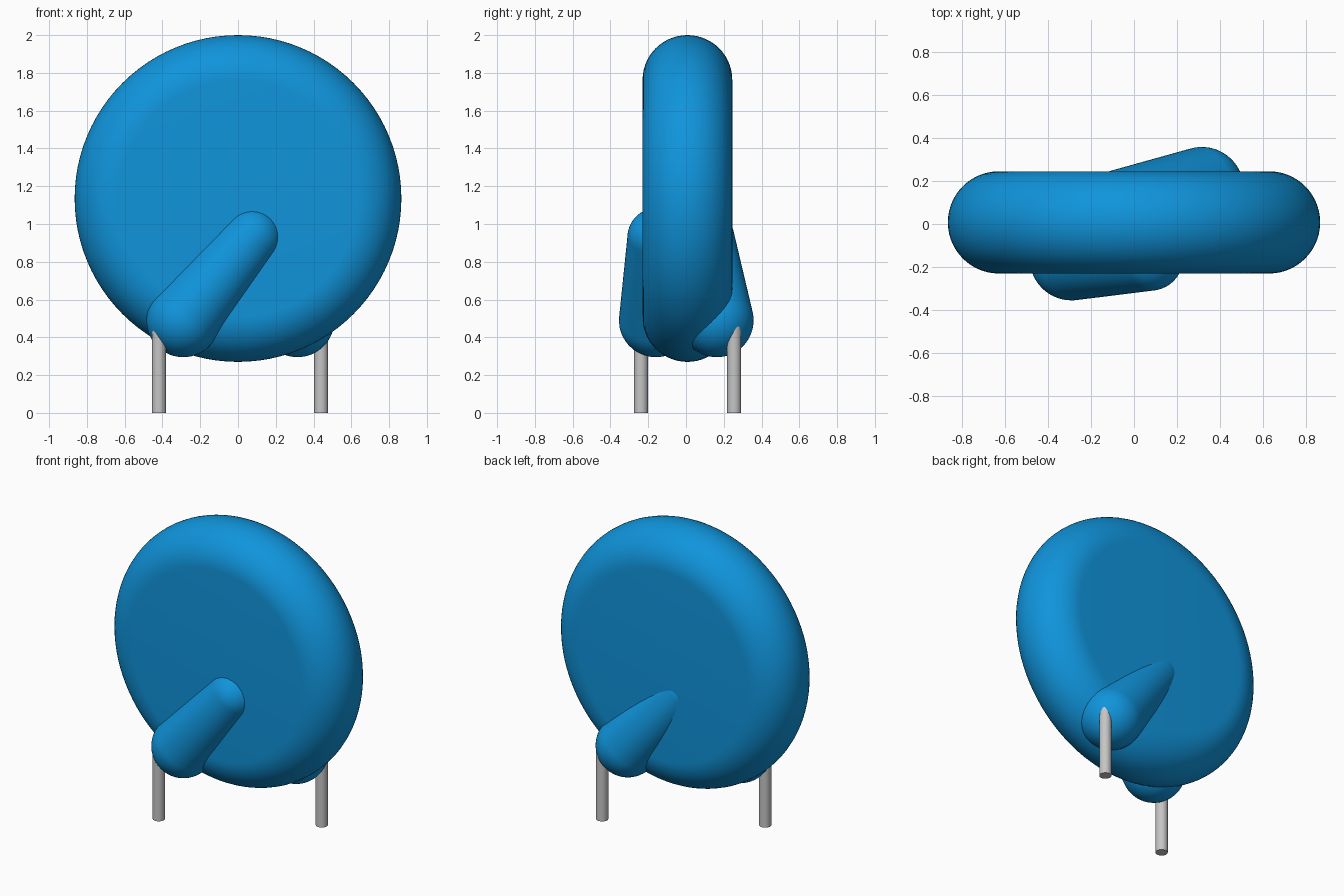
import bpy, bmesh
from math import sin, cos, asin, pi, radians
from mathutils import Vector

cube = bpy.data.objects.get("Cube")
if cube:
    bpy.data.objects.remove(cube, do_unlink=True)


def make_material(name, color, metallic=0.0):
    mat = bpy.data.materials.new(name)
    mat.diffuse_color = color
    mat.use_nodes = True
    bsdf = mat.node_tree.nodes["Principled BSDF"]
    bsdf.inputs["Base Color"].default_value = color
    return mat


blue = make_material("blue coating", (0.005, 0.296, 0.71, 1))
metal = make_material("grey wire", (0.56, 0.56, 0.56, 1))


def lathe(name, profile, start, direction, mat, steps):
    """Revolve (radius, height) points about an axis from start along direction."""
    bm = bmesh.new()
    verts = [bm.verts.new((r, 0, h)) for r, h in profile]
    edges = [bm.edges.new(pair) for pair in zip(verts, verts[1:])]
    bmesh.ops.spin(bm, geom=verts + edges, cent=(0, 0, 0), axis=(0, 0, 1),
                   angle=2 * pi, steps=steps, use_merge=True)
    bmesh.ops.remove_doubles(bm, verts=bm.verts, dist=1e-5)
    bmesh.ops.recalc_face_normals(bm, faces=bm.faces)
    mesh = bpy.data.meshes.new(name)
    bm.to_mesh(mesh)
    bm.free()
    mesh.materials.append(mat)
    obj = bpy.data.objects.new(name, mesh)
    bpy.context.collection.objects.link(obj)
    obj.location = start
    obj.rotation_mode = 'QUATERNION'
    obj.rotation_quaternion = Vector(direction).to_track_quat('Z', 'Y')
    bpy.ops.object.select_all(action='DESELECT')
    obj.select_set(True)
    bpy.context.view_layer.objects.active = obj
    bpy.ops.object.shade_smooth_by_angle(angle=radians(35))
    return obj


def arc(radius, a0, a1, r_off=0.0, h_off=0.0, count=16):
    angles = [a0 + (a1 - a0) * i / count for i in range(count + 1)]
    return [(r_off + radius * cos(a), h_off + radius * sin(a)) for a in angles]


def tapered_capsule(name, p0, r0, p1, r1):
    """Two balls joined by their common tangent cone."""
    axis = Vector(p1) - Vector(p0)
    tilt = asin((r0 - r1) / axis.length)
    profile = arc(r0, -pi / 2, tilt) + arc(r1, tilt, pi / 2, 0, axis.length)
    profile[0] = (0, -r0)
    profile[-1] = (0, axis.length + r1)
    lathe(name, profile, p0, axis, blue, 48)


# Round body: flat faces with a full round rim
half, radius = 0.2375, 0.865
rim = arc(half, -pi / 2, pi / 2, radius - half, 0, 28)
lathe("disc_body", [(0, -half)] + rim + [(0, half)],
      (0, 0.0075, 1.135), (0, 1, 0), blue, 96)

# Coated bulges where the wires enter
tapered_capsule("front_bulge", (-0.29, -0.16, 0.49), 0.195, (0.075, -0.155, 0.93), 0.155)
tapered_capsule("back_bulge", (0.315, 0.163, 0.49), 0.195, (-0.06, 0.10, 0.93), 0.155)

# Wire leads, running up into the bulges
for name, x, y in (("front_lead", -0.418, -0.238), ("back_lead", 0.44, 0.255)):
    lathe(name, [(0, 0), (0.037, 0), (0.037, 0.47), (0, 0.47)],
          (x, y, 0), (0, 0, 1), metal, 32)
